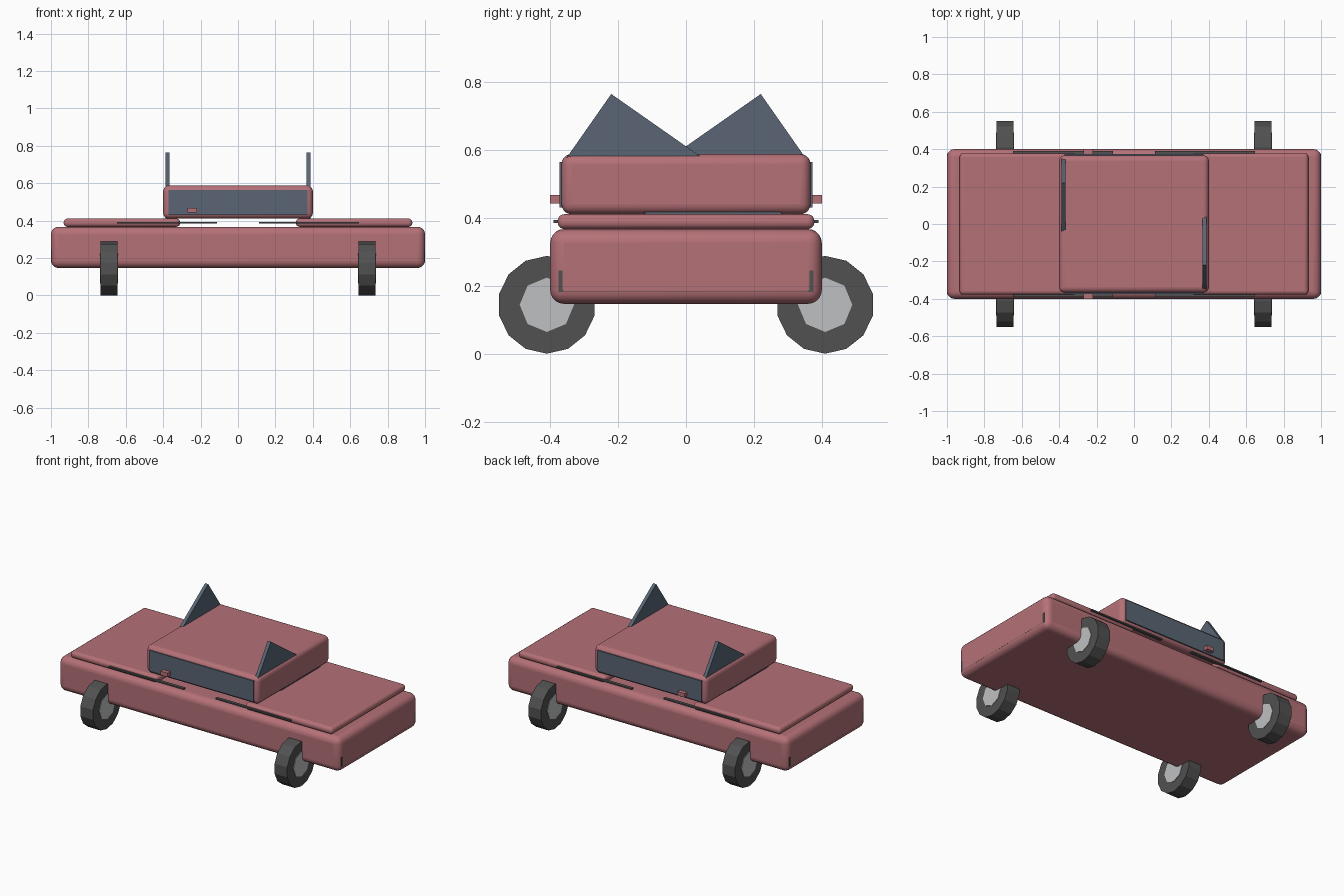
import bpy
import math
from mathutils import Matrix

if "Cube" in bpy.data.objects:
    bpy.data.objects.remove(bpy.data.objects["Cube"], do_unlink=True)


def material(name, r, g, b):
    m = bpy.data.materials.new(name)
    m.use_nodes = True
    m.diffuse_color = (r, g, b, 1)
    bsdf = m.node_tree.nodes["Principled BSDF"]
    bsdf.inputs["Base Color"].default_value = (r, g, b, 1)
    bsdf.inputs["Roughness"].default_value = 0.8
    return m


RED = material("dusty_red", 0.46, 0.165, 0.185)
GLASS = material("slate_glass", 0.1, 0.13, 0.175)
DARK = material("dark_rubber", 0.082, 0.082, 0.082)
METAL = material("light_metal", 0.52, 0.53, 0.54)


def box(name, x, y, z, mat, bevel=0.0):
    """Box spanning the (low, high) pairs x, y and z, with optional rounded edges."""
    bpy.ops.mesh.primitive_cube_add(size=1)
    ob = bpy.context.object
    ob.name = name
    size = [b - a for a, b in (x, y, z)]
    middle = [(a + b) / 2 for a, b in (x, y, z)]
    ob.data.transform(Matrix.Diagonal((*size, 1)))
    ob.location = middle
    ob.data.materials.append(mat)
    if bevel:
        mod = ob.modifiers.new("rounded_edges", "BEVEL")
        mod.width = bevel
        mod.segments = 5
        bpy.ops.object.shade_smooth_by_angle(angle=math.radians(35))
    return ob


def span(side, a, b):
    """Range a..b moved to the given side of the centre."""
    return tuple(sorted((side * a, side * b)))


def disc(name, x, y, radius, width, sides, mat):
    """Flat-sided cylinder along x with a corner pointing down."""
    bpy.ops.mesh.primitive_cylinder_add(vertices=sides, radius=radius, depth=width)
    ob = bpy.context.object
    ob.name = name
    # A corner starts on +y; stand the disc up so that it points along z
    ob.data.transform(Matrix.Rotation(math.radians(90), 4, "X"))
    ob.data.transform(Matrix.Rotation(math.radians(90), 4, "Z"))
    ob.location = (x, y, 0.144)
    ob.data.materials.append(mat)


# Main body and cabin
box("body", (-1, 1), (-0.4, 0.4), (0.147, 0.367), RED, 0.04)
box("cabin", (-0.4, 0.4), (-0.367, 0.367), (0.411, 0.588), RED, 0.03)

# Parts at both ends
for side, end in ((1, "left"), (-1, "right")):
    box(end + "_deck", span(side, 0.31, 0.932), (-0.378, 0.378),
        (0.367, 0.411), RED, 0.02)
    box(end + "_bumper", span(side, 0.96, 0.9995), (-0.376, 0.376),
        (0.182, 0.245), DARK)
    # Tilted glass plate standing through the cabin
    plate = box(end + "_glass_fin", span(side, 0.366, 0.388), (-0.31, 0.31),
                (-0.1155, 0.1155), GLASS)
    plate.location.y = -0.0325 * side
    plate.location.z = 0.4925
    plate.rotation_euler.x = math.radians(-35) * side

# Parts on the front and back faces
for side, face in ((-1, "front"), (1, "back")):
    box(face + "_window", (-0.372, 0.372), span(side, 0.355, 0.373),
        (0.431, 0.565), GLASS)
    box(face + "_mirror", (-0.27, -0.22), span(side, 0.37, 0.4),
        (0.443, 0.468), RED)
    for end in (-1, 1):
        label = face + ("_left" if end > 0 else "_right")
        box(label + "_trim_strip", span(end, 0.112, 0.646),
            span(side, 0.371, 0.39), (0.385, 0.394), DARK)
        disc(label + "_tyre", end * 0.69, side * 0.41, 0.144, 0.09, 14, DARK)
        disc(label + "_hub", end * 0.69, side * 0.41, 0.08, 0.096, 8, METAL)
